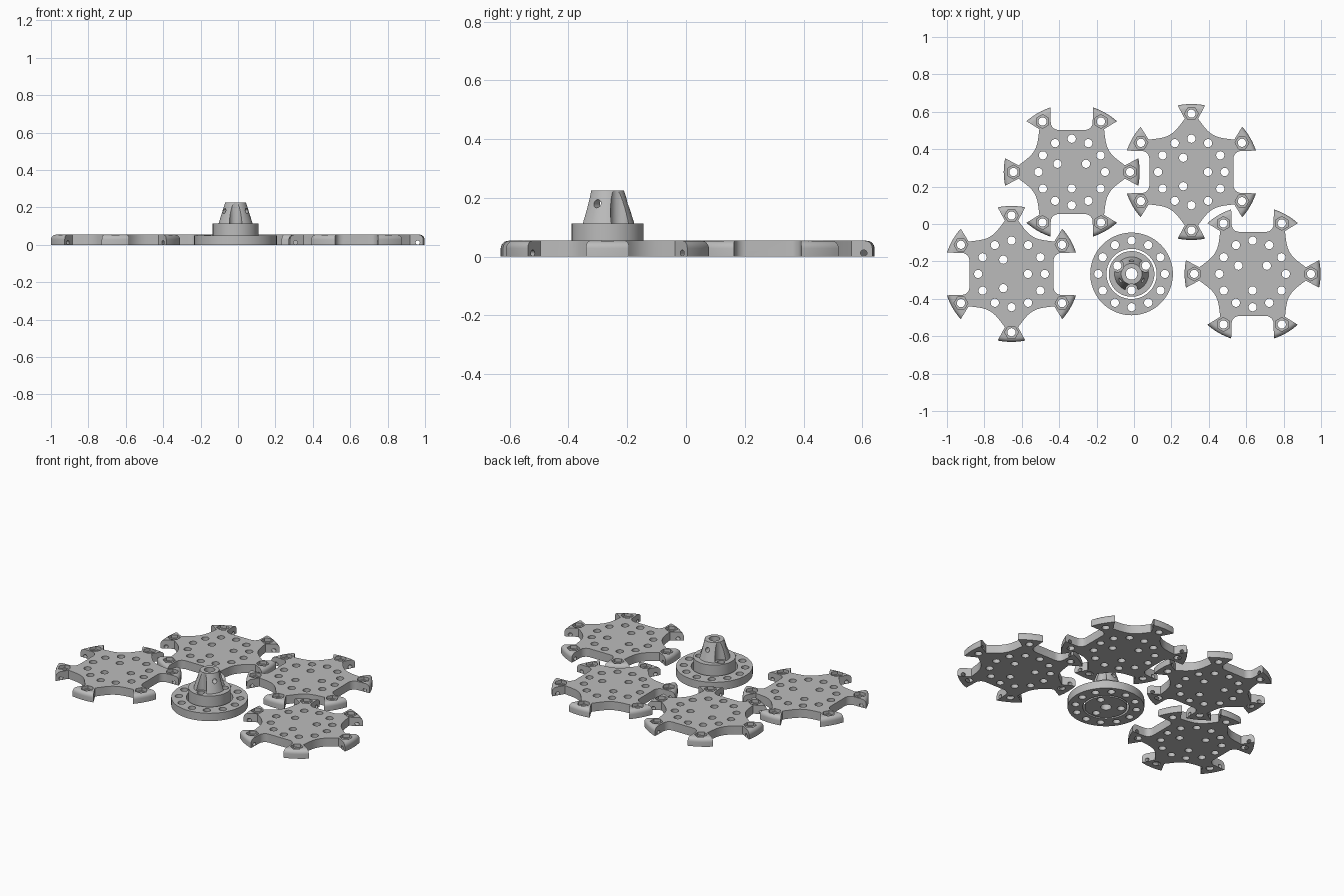
import bpy, bmesh, math
from mathutils import Matrix, Vector

if "Cube" in bpy.data.objects:
    bpy.data.objects.remove(bpy.data.objects["Cube"])

H = 0.054                      # plate thickness
HOLE_R, RING_R, INNER_R = 0.022, 0.178, 0.088
FOOT_R, TIP_R = 0.312, 0.364

grey = bpy.data.materials.new("light_grey")
grey.diffuse_color = (0.5, 0.5, 0.5, 1)
grey.use_nodes = True
grey.node_tree.nodes["Principled BSDF"].inputs["Base Color"].default_value = grey.diffuse_color


def polar(r, deg, z=0.0):
    a = math.radians(deg)
    return Vector((r * math.cos(a), r * math.sin(a), z))


def make(name, bm):
    bmesh.ops.recalc_face_normals(bm, faces=bm.faces)
    me = bpy.data.meshes.new(name)
    bm.to_mesh(me)
    bm.free()
    me.materials.append(grey)
    ob = bpy.data.objects.new(name, me)
    bpy.context.collection.objects.link(ob)
    return ob


def cylinders(name, items, segs=24):
    """Joined cylinders: (centre, radius, depth, axis) per item."""
    bm = bmesh.new()
    for c, r, d, axis in items:
        m = Matrix.Translation(c) @ Vector(axis).to_track_quat('Z', 'Y').to_matrix().to_4x4()
        bmesh.ops.create_cone(bm, cap_ends=True, segments=segs, radius1=r, radius2=r,
                              depth=d, matrix=m)
    return make(name, bm)


def lathe(name, profile, steps=72):
    """Closed (radius, z) profile spun around z."""
    bm = bmesh.new()
    vs = [bm.verts.new((r, 0, z)) for r, z in profile]
    es = [bm.edges.new((vs[i], vs[(i + 1) % len(vs)])) for i in range(len(vs))]
    bmesh.ops.spin(bm, geom=vs + es, cent=(0, 0, 0), axis=(0, 0, 1),
                   angle=2 * math.pi, steps=steps)
    bmesh.ops.remove_doubles(bm, verts=bm.verts, dist=1e-5)
    return make(name, bm)


def cut(ob, *tools, op='DIFFERENCE'):
    """Apply booleans and remove the tools."""
    for t in tools:
        m = ob.modifiers.new("cut", 'BOOLEAN')
        m.operation, m.object, m.solver = op, t, 'EXACT'
        dg = bpy.context.evaluated_depsgraph_get()
        dg.update()
        me = bpy.data.meshes.new_from_object(ob.evaluated_get(dg))
        ob.modifiers.clear()
        ob.data = me
        bpy.data.objects.remove(t)


def smooth(ob):
    bpy.ops.object.select_all(action='DESELECT')
    ob.select_set(True)
    bpy.context.view_layer.objects.active = ob
    bpy.ops.object.shade_smooth_by_angle(angle=math.radians(30))


UP = (0, 0, 1)
bolt_ring = [(polar(RING_R, 30 * i), HOLE_R, 1, UP) for i in range(12)]
bolt_tri = [(polar(INNER_R, a), HOLE_R, 1, UP) for a in (30, 150, 270)]

# Plate outline: six flared feet, two flat gaps (90, 270) and four curved gaps
pts = []
NECK_R, NECK_A, TIP_A = 0.287, 7.1, 11.7
for i in range(6):
    f = 60 * i
    pts += [polar(TIP_R, f - TIP_A + 2 * TIP_A * k / 10) for k in range(11)]
    g = f + 30
    if g % 180 == 90:
        # flat gap with rounded inner corners
        rot = Matrix.Rotation(math.radians(g - 90), 3, 'Z')
        corner = [Vector((0.112 - 0.04 * (1 - math.cos(math.radians(a))),
                          0.265 - 0.04 * math.sin(math.radians(a)), 0))
                  for a in range(0, 91, 15)]
        pts += [rot @ p for p in corner]
        pts += [rot @ Vector((-p.x, p.y, 0)) for p in reversed(corner)]
    else:
        # broad concave sweep from neck to neck
        for k in range(-10, 11):
            t = k / 10
            pts.append(polar(0.23 + (NECK_R - 0.23) * abs(t) ** 2.1,
                             g + t * (30 - NECK_A)))

bm = bmesh.new()
face = bm.faces.new([bm.verts.new(p) for p in pts])
ext = bmesh.ops.extrude_face_region(bm, geom=[face])
bmesh.ops.translate(bm, vec=(0, 0, H),
                    verts=[v for v in ext["geom"] if isinstance(v, bmesh.types.BMVert)])
plate = make("foot_plate_1", bm)

# Round the outer top edge of the feet
F = 0.026
dome = [(0, -0.01), (TIP_R - 0.0005, -0.01)]
dome += [(TIP_R - 0.0005 - F + F * math.cos(a), H - F + F * math.sin(a))
         for a in [math.radians(15 * k) for k in range(7)]]
dome.append((0, H))
cut(plate, lathe("dome_tool", dome, 120), op='INTERSECT')

# Bolt holes, hexagonal nut pockets and cross holes in the feet
feet = [60 * i for i in range(6)]
cut(plate,
    cylinders("holes_tool", bolt_ring + bolt_tri +
              [(polar(FOOT_R, a), HOLE_R, 1, UP) for a in feet]),
    cylinders("nut_tool", [(polar(FOOT_R, a, H), 0.037, 0.04, UP) for a in feet], 6),
    cylinders("cross_tool", [(polar(0.327, a, 0.012), 0.011, 0.2, polar(1, a + 90))
                             for a in feet], 16))
smooth(plate)

# Four copies: (x, y, turn)
spots = [(-0.333, 0.278, 0), (0.307, 0.278, 90), (-0.655, -0.267, 90), (0.634, -0.267, 0)]
for n, (x, y, turn) in enumerate(spots):
    ob = plate
    if n:
        ob = bpy.data.objects.new(f"foot_plate_{n + 1}", plate.data)
        bpy.context.collection.objects.link(ob)
    ob.location = (x, y, 0)
    ob.rotation_euler.z = math.radians(turn)

# Hub: outer ring with bolt holes
ring = lathe("hub_ring", [(0.134, 0), (0.221, 0), (0.221, 0.05), (0.134, 0.05)])
cut(ring, cylinders("ring_tool", bolt_ring))

# Hub: core with tapered socket, bored through the middle
core = lathe("hub_core", [(0.031, 0), (0.122, 0), (0.122, 0.113), (0.091, 0.113),
                          (0.056, 0.225), (0.031, 0.225)])
cut(core,
    cylinders("core_holes_tool", bolt_tri),
    cylinders("flute_tool", [(polar(INNER_R, a, 0.2135), 0.034, 0.2, UP)
                             for a in (30, 150, 270)], 32),
    cylinders("screw_tool", [(polar(0.07, a, 0.18), 0.014, 0.1, polar(1, a))
                             for a in (90, 210, 330)], 20))
for ob in (ring, core):
    smooth(ob)
    ob.location = (-0.013, -0.267, 0)
